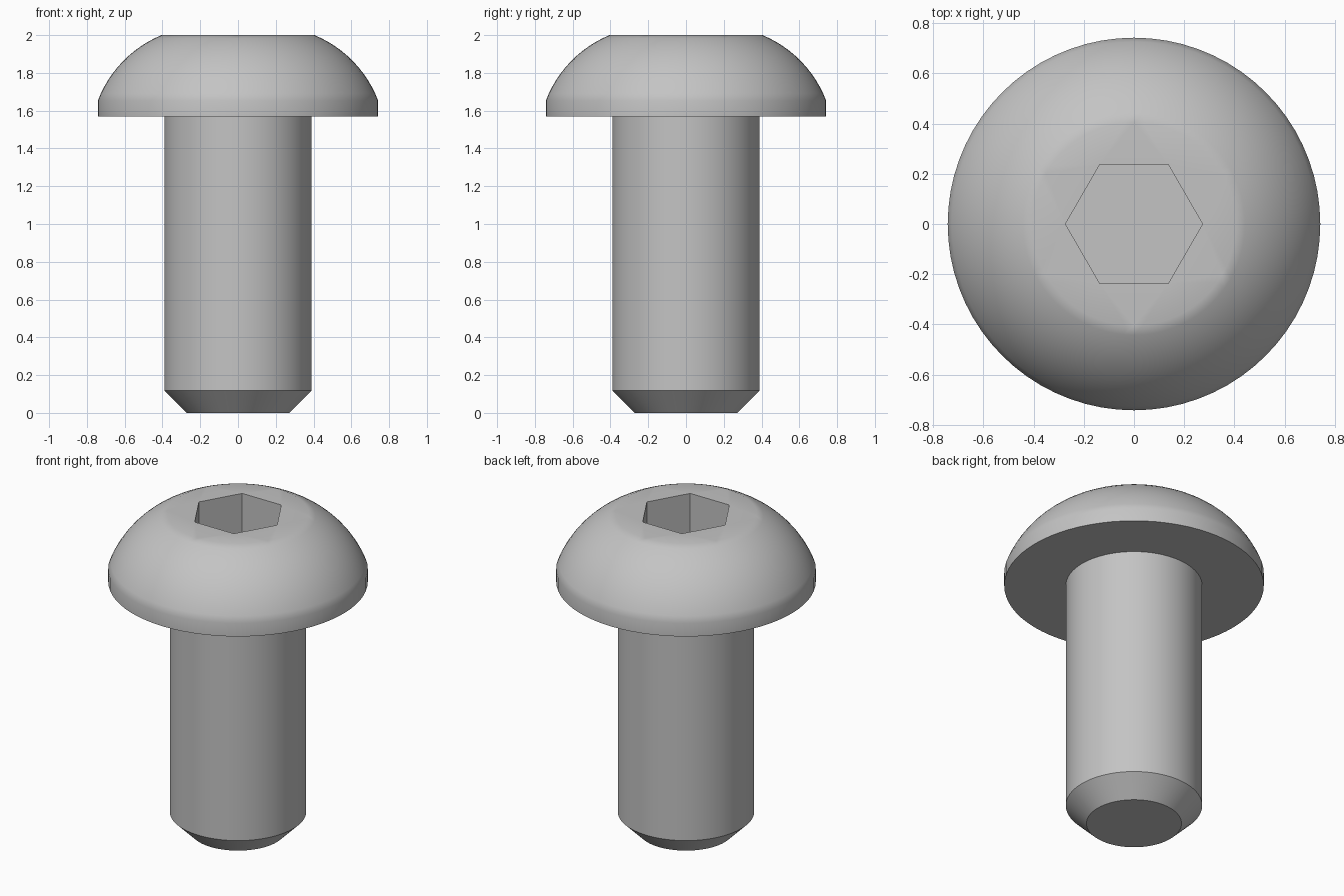
import bpy, bmesh
from math import pi, cos, sin, asin, atan2, hypot, radians
from mathutils import Vector

SEGMENTS = 72
HEAD_R, SHANK_R, FLAT_R, TIP_R = 0.742, 0.39, 0.405, 0.272
HEAD_Z, RIM_Z, TOP_Z, CHAMFER_Z = 1.57, 1.653, 2.0, 0.118
HEX_R, HEX_DEPTH = 0.273, 0.25

cube = bpy.data.objects.get("Cube")
if cube:
    bpy.data.objects.remove(cube, do_unlink=True)

steel = bpy.data.materials.new("grey_steel")
steel.use_nodes = True
steel.diffuse_color = (0.55, 0.55, 0.55, 1)
steel.node_tree.nodes["Principled BSDF"].inputs["Base Color"].default_value = steel.diffuse_color


def ring(bm, radius, z, count=SEGMENTS):
    return [bm.verts.new((radius * cos(2 * pi * i / count), radius * sin(2 * pi * i / count), z))
            for i in range(count)]


def skin(bm, lower, upper):
    n = len(lower)
    for i in range(n):
        j = (i + 1) % n
        bm.faces.new((lower[i], lower[j], upper[j], upper[i]))


def lathe(bm, profile):
    rings = [ring(bm, r, z) for r, z in profile]
    for lower, upper in zip(rings, rings[1:]):
        skin(bm, lower, upper)
    return rings


def finish(bm, name):
    mesh = bpy.data.meshes.new(name)
    bm.to_mesh(mesh)
    bm.free()
    mesh.materials.append(steel)
    obj = bpy.data.objects.new(name, mesh)
    bpy.context.collection.objects.link(obj)
    bpy.ops.object.select_all(action='DESELECT')
    obj.select_set(True)
    bpy.context.view_layer.objects.active = obj
    bpy.ops.object.shade_smooth_by_angle(angle=radians(30))
    # keeps the flat areas evenly shaded
    weighted = obj.modifiers.new("even_shading", 'WEIGHTED_NORMAL')
    weighted.keep_sharp = True
    return obj


def dome_arc(start, end, sagitta, steps):
    """Points of a circular arc bulging to the right of start -> end."""
    a, b = Vector(start), Vector(end)
    chord = b - a
    out = Vector((chord.y, -chord.x)).normalized()
    radius = chord.length ** 2 / (8 * sagitta) + sagitta / 2
    centre = (a + b) / 2 - out * (radius - sagitta)
    half = asin(chord.length / 2 / radius)
    mid = atan2(out.y, out.x)
    return [tuple(centre + radius * Vector((cos(t), sin(t))))
            for t in (mid - half + 2 * half * i / steps for i in range(steps + 1))]


# Shank with chamfered tip
bm = bmesh.new()
rings = lathe(bm, [(TIP_R, 0), (SHANK_R, CHAMFER_Z), (SHANK_R, HEAD_Z)])
bm.faces.new(rings[0][::-1])
finish(bm, "shank")

# Domed head with flat underside and hexagonal socket
bm = bmesh.new()
profile = [(SHANK_R, HEAD_Z), (HEAD_R, HEAD_Z)]
profile += dome_arc((HEAD_R, RIM_Z), (FLAT_R, TOP_Z), 0.05, 12)
rim = lathe(bm, profile)[-1]
floor = ring(bm, HEX_R, TOP_Z - HEX_DEPTH, 6)
mouth = ring(bm, HEX_R, TOP_Z, 6)
skin(bm, mouth, floor)
bm.faces.new(floor)
edges = [bm.edges.get((loop[i - 1], loop[i])) or bm.edges.new((loop[i - 1], loop[i]))
         for loop in (rim, mouth) for i in range(len(loop))]
fill = bmesh.ops.triangle_fill(bm, edges=edges, use_beauty=True, normal=(0, 0, 1))
for face in [f for f in fill["geom"] if isinstance(f, bmesh.types.BMFace)]:
    face.normal_update()
    if face.normal.z < 0:
        face.normal_flip()
finish(bm, "head")
